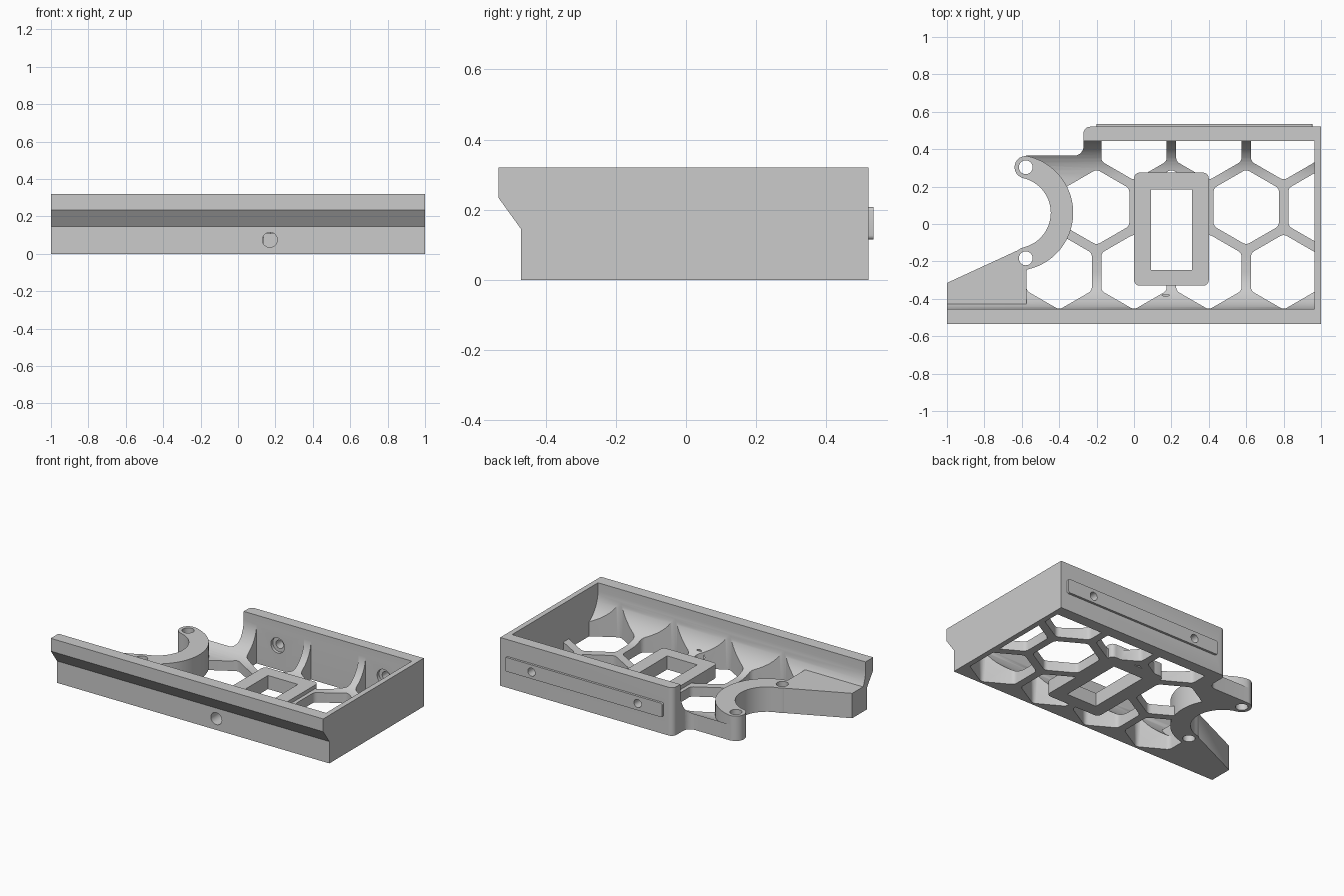
import bpy, bmesh, math

if "Cube" in bpy.data.objects:
    bpy.data.objects.remove(bpy.data.objects["Cube"])

grey = bpy.data.materials.new("light grey")
grey.diffuse_color = (0.6, 0.6, 0.6, 1)
grey.use_nodes = True
grey.node_tree.nodes["Principled BSDF"].inputs["Base Color"].default_value = grey.diffuse_color


def arc(cx, cy, r, a0, a1, n):
    return [(cx + r * math.cos(math.radians(a0 + (a1 - a0) * i / n)),
             cy + r * math.sin(math.radians(a0 + (a1 - a0) * i / n))) for i in range(n + 1)]


def prism(name, pts, lo, hi, axis="z"):
    """Extrude a closed outline along z, x or y."""
    place = {"z": lambda a, b, c: (a, b, c),
             "x": lambda a, b, c: (c, a, b),
             "y": lambda a, b, c: (a, c, b)}[axis]
    bm = bmesh.new()
    low = [bm.verts.new(place(a, b, lo)) for a, b in pts]
    high = [bm.verts.new(place(a, b, hi)) for a, b in pts]
    bm.faces.new(low)
    bm.faces.new(high)
    n = len(pts)
    for i in range(n):
        j = (i + 1) % n
        bm.faces.new((low[i], low[j], high[j], high[i]))
    bmesh.ops.recalc_face_normals(bm, faces=bm.faces)
    me = bpy.data.meshes.new(name)
    bm.to_mesh(me)
    bm.free()
    me.materials.append(grey)
    ob = bpy.data.objects.new(name, me)
    bpy.context.collection.objects.link(ob)
    return ob


def rect(x0, y0, x1, y1, r=0.0):
    if not r:
        return [(x0, y0), (x1, y0), (x1, y1), (x0, y1)]
    return (arc(x1 - r, y0 + r, r, -90, 0, 4) + arc(x1 - r, y1 - r, r, 0, 90, 4)
            + arc(x0 + r, y1 - r, r, 90, 180, 4) + arc(x0 + r, y0 + r, r, 180, 270, 4))


def circle(x, y, r, n=32):
    return arc(x, y, r, 0, 360, n)[:-1]


def combine(target, tool, op):
    bpy.context.view_layer.objects.active = target
    m = target.modifiers.new(op, "BOOLEAN")
    m.operation, m.solver, m.object = op, "EXACT", tool
    bpy.ops.object.modifier_apply(modifier=m.name)
    bpy.data.objects.remove(tool)


def cut(tool):
    combine(tray, tool, "DIFFERENCE")


def join(tool):
    combine(tray, tool, "UNION")


# Tray section: grooved front rail, floor with deep fillets, back wall
FLOOR, R = 0.065, 0.2
section = [(-0.47, 0), (-0.47, 0.145), (-0.535, 0.235), (-0.535, 0.32), (-0.455, 0.32)]
section += arc(-0.455 + R, FLOOR + R, R, 180, 270, 14)
section += arc(0.445 - R, FLOOR + R, R, 270, 360, 14)
section += [(0.445, 0.32), (0.52, 0.32), (0.52, 0)]
tray = prism("tray", section, -1, 1, "x")

# Open left side, cut along the arm, the curved bracket and the short link
cx, cy = -0.635, 0.06
side = [(-1.2, -0.408), (-0.62, -0.14)] + arc(cx, cy, 0.25, -55, 77, 24)
side += [(-0.578, 0.365)] + arc(-0.32, 0.415, 0.05, -90, 0, 6)
side += arc(-0.235, 0.485, 0.035, 180, 90, 6) + [(-0.235, 0.7), (-1.2, 0.7)]
cut(prism("side_cutter", side, -0.1, 0.5))


# Honeycomb openings with rounded corners, stopping at the back wall
def hexagon(x, y, rad=0.202, r=0.035):
    pts = []
    d = rad - r / math.cos(math.radians(30))
    for k in range(6):
        a = 30 + 60 * k
        pts += arc(x + d * math.cos(math.radians(a)), y + d * math.sin(math.radians(a)),
                   r, a - 30, a + 30, 4)
    return [(px, min(py, 0.4445)) for px, py in pts]


rows = [(0.09, (-0.2, 0.2, 0.6, 1.0)), (-0.256, (-0.4, 0.0, 0.4, 0.8)), (0.436, (0.0, 0.4, 0.8))]
for y, xs in rows:
    for x in xs:
        cut(prism("hex_cutter", hexagon(x, y), -0.1, 0.5))

# Right end wall
join(prism("end_wall", rect(0.965, -0.46, 1, 0.5), 0, 0.32))

# Slanted arm and curved bracket with rounded ends
join(prism("arm", [(-1, -0.315), (-0.62, -0.14), (-0.52, -0.17), (-0.575, -0.25),
                   (-0.575, -0.46), (-1, -0.46)], 0, 0.165))
end = (cx + 0.25 * math.cos(math.radians(77)), cy + 0.25 * math.sin(math.radians(77)))
ring = arc(cx, cy, 0.31, -77, 77, 40)
ring += arc(end[0], end[1], 0.06, 77, 257, 12)[1:-1]
ring += arc(cx, cy, 0.19, 77, -77, 40)
ring += arc(end[0], 2 * cy - end[1], 0.06, 103, 283, 12)[1:-1]
join(prism("bracket", ring, 0, 0.165))
for y in (end[1], 2 * cy - end[1]):
    cut(prism("bracket_hole", circle(end[0], y, 0.037), -0.1, 0.5))

# Window frame
join(prism("window_frame", rect(0.0, -0.33, 0.4, 0.275, 0.03), 0, 0.09))
cut(prism("window_cutter", rect(0.09, -0.245, 0.31, 0.185), -0.1, 0.5))

# Raised strip on the back with two countersunk holes, and the front bore
join(prism("back_strip", rect(-0.2, 0.115, 0.955, 0.208, 0.012), 0.5, 0.535, "y"))
for x in (-0.02, 0.76):
    cut(prism("strip_hole", circle(x, 0.16, 0.027), 0.4, 0.6, "y"))
    cut(prism("strip_countersink", circle(x, 0.16, 0.05), 0.35, 0.465, "y"))
cut(prism("front_bore", circle(0.17, 0.075, 0.04), -0.6, -0.38, "y"))

# Smooth curved surfaces, keep edges sharp
tray.select_set(True)
bpy.context.view_layer.objects.active = tray
bpy.ops.object.shade_smooth_by_angle(angle=math.radians(30))
